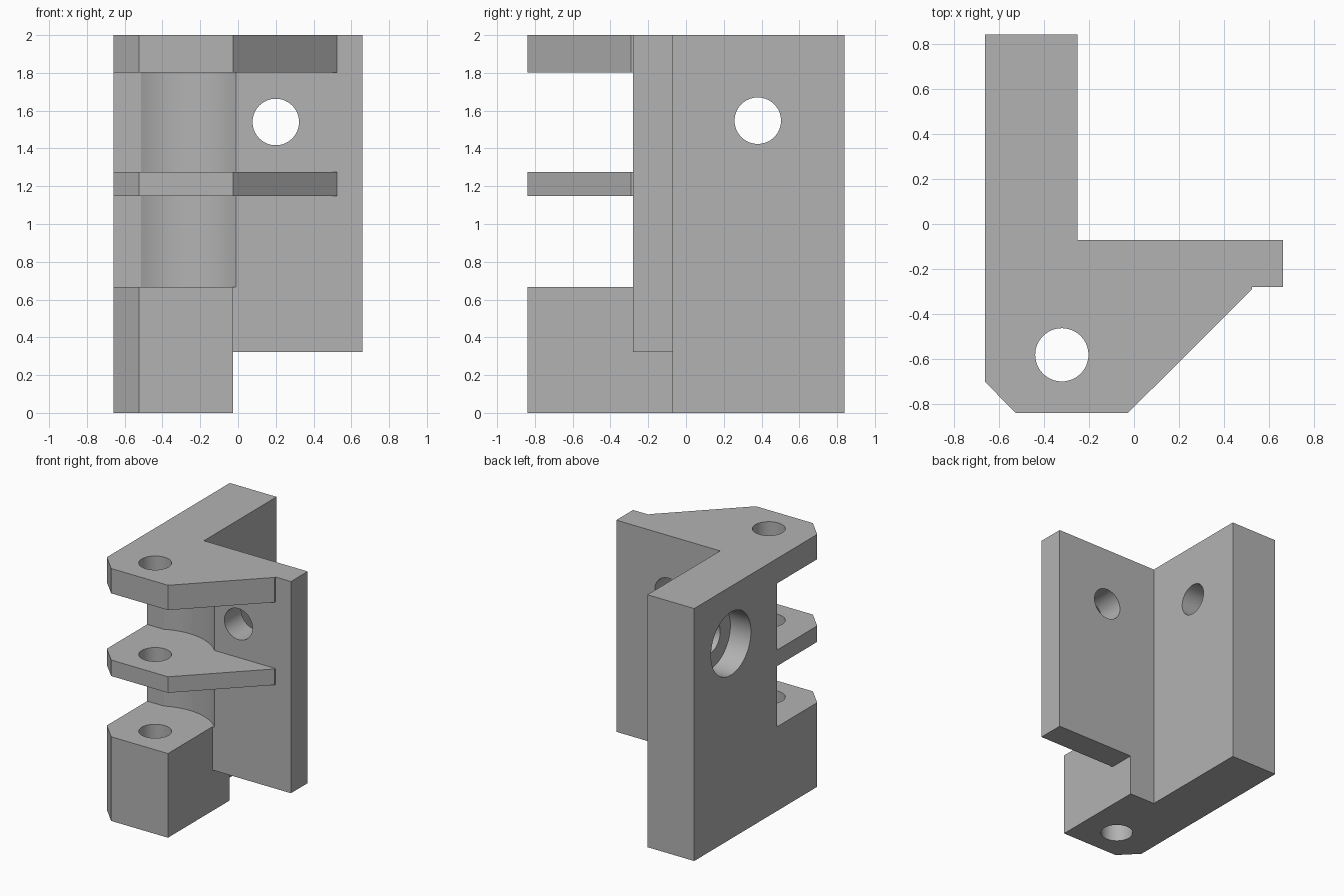
import bpy
import bmesh
from math import radians, cos, sin, atan2, hypot
from mathutils import Matrix

default = bpy.data.objects.get("Cube")
if default:
    bpy.data.objects.remove(default, do_unlink=True)

grey = bpy.data.materials.new("plain_grey")
grey.use_nodes = True
grey.diffuse_color = (0.45, 0.45, 0.45, 1)
grey.node_tree.nodes["Principled BSDF"].inputs["Base Color"].default_value = (0.45, 0.45, 0.45, 1)


def add_object(name, bm):
    bmesh.ops.recalc_face_normals(bm, faces=bm.faces)
    mesh = bpy.data.meshes.new(name)
    bm.to_mesh(mesh)
    bm.free()
    mesh.materials.append(grey)
    obj = bpy.data.objects.new(name, mesh)
    bpy.context.collection.objects.link(obj)
    return obj


def prism(name, outline, z0, z1):
    """Extrude a plan outline from z0 to z1."""
    bm = bmesh.new()
    face = bm.faces.new([bm.verts.new((x, y, z0)) for x, y in outline])
    top = bmesh.ops.extrude_face_region(bm, geom=[face])["geom"]
    verts = [v for v in top if isinstance(v, bmesh.types.BMVert)]
    bmesh.ops.translate(bm, verts=verts, vec=(0, 0, z1 - z0))
    return add_object(name, bm)


def drill(name, centre, radius, length, axis):
    """Cylinder centred on a point, along the X, Y or Z axis."""
    turn = {"X": Matrix.Rotation(radians(90), 4, "Y"),
            "Y": Matrix.Rotation(radians(90), 4, "X"),
            "Z": Matrix.Identity(4)}[axis]
    bm = bmesh.new()
    bmesh.ops.create_cone(bm, cap_ends=True, segments=64, radius1=radius, radius2=radius,
                          depth=length, matrix=Matrix.Translation(centre) @ turn)
    return add_object(name, bm)


def cut(body, cutter):
    cutter.hide_render = True
    mod = body.modifiers.new(cutter.name, "BOOLEAN")
    mod.operation = "DIFFERENCE"
    mod.solver = "EXACT"
    mod.object = cutter
    bpy.context.view_layer.objects.active = body
    bpy.ops.object.modifier_apply(modifier=mod.name)
    bpy.data.objects.remove(cutter, do_unlink=True)


# Full-height body: side arm, back plate and hinge lugs in one outline
bracket = prism("hinge_bracket", [
    (-0.66, 0.84), (-0.66, -0.70), (-0.525, -0.838), (-0.027, -0.838), (0.523, -0.29),
    (0.523, -0.28), (0.66, -0.28), (0.66, -0.07), (-0.25, -0.07), (-0.25, 0.84)], 0, 2)

# Clearance under the back plate and beside the lower lug
cut(bracket, prism("plate_clearance", [(-0.027, -1), (1, -1), (1, 0), (-0.027, 0)], -0.2, 0.323))
cut(bracket, prism("lug_clearance", [(-0.027, -1), (1, -1), (1, -0.28), (-0.027, -0.28)], 0.2, 0.9))

# Slots between the lugs, with a round relief about the pin
pin_x, pin_y = -0.32, -0.58
start = (-0.51, -0.20)
end = (-0.01, -0.28)
relief = hypot(end[0] - pin_x, end[1] - pin_y)
a0 = atan2(start[1] - pin_y, start[0] - pin_x)
a1 = atan2(end[1] - pin_y, end[0] - pin_x)
steps = 24
arc = [(pin_x + relief * cos(a0 + (a1 - a0) * i / steps),
        pin_y + relief * sin(a0 + (a1 - a0) * i / steps)) for i in range(steps + 1)]
slot = [(-1, -1), (-1, arc[0][1])] + arc + [(1, -0.28), (1, -1)]
for z0, z1 in ((0.667, 1.148), (1.275, 1.803)):
    cut(bracket, prism("lug_slot", slot, z0, z1))

# Pin hole, plate hole, and counterbored arm hole
cut(bracket, drill("pin_hole", (pin_x, pin_y, 1), 0.118, 3, "Z"))
cut(bracket, drill("plate_hole", (0.20, -0.18, 1.54), 0.123, 0.6, "Y"))
cut(bracket, drill("arm_hole", (-0.45, 0.38, 1.547), 0.123, 1, "X"))
cut(bracket, drill("arm_counterbore", (-0.68, 0.38, 1.547), 0.25, 0.4, "X"))

bpy.ops.object.select_all(action="DESELECT")
bracket.select_set(True)
bpy.context.view_layer.objects.active = bracket
bpy.ops.object.shade_smooth_by_angle(angle=radians(22))
